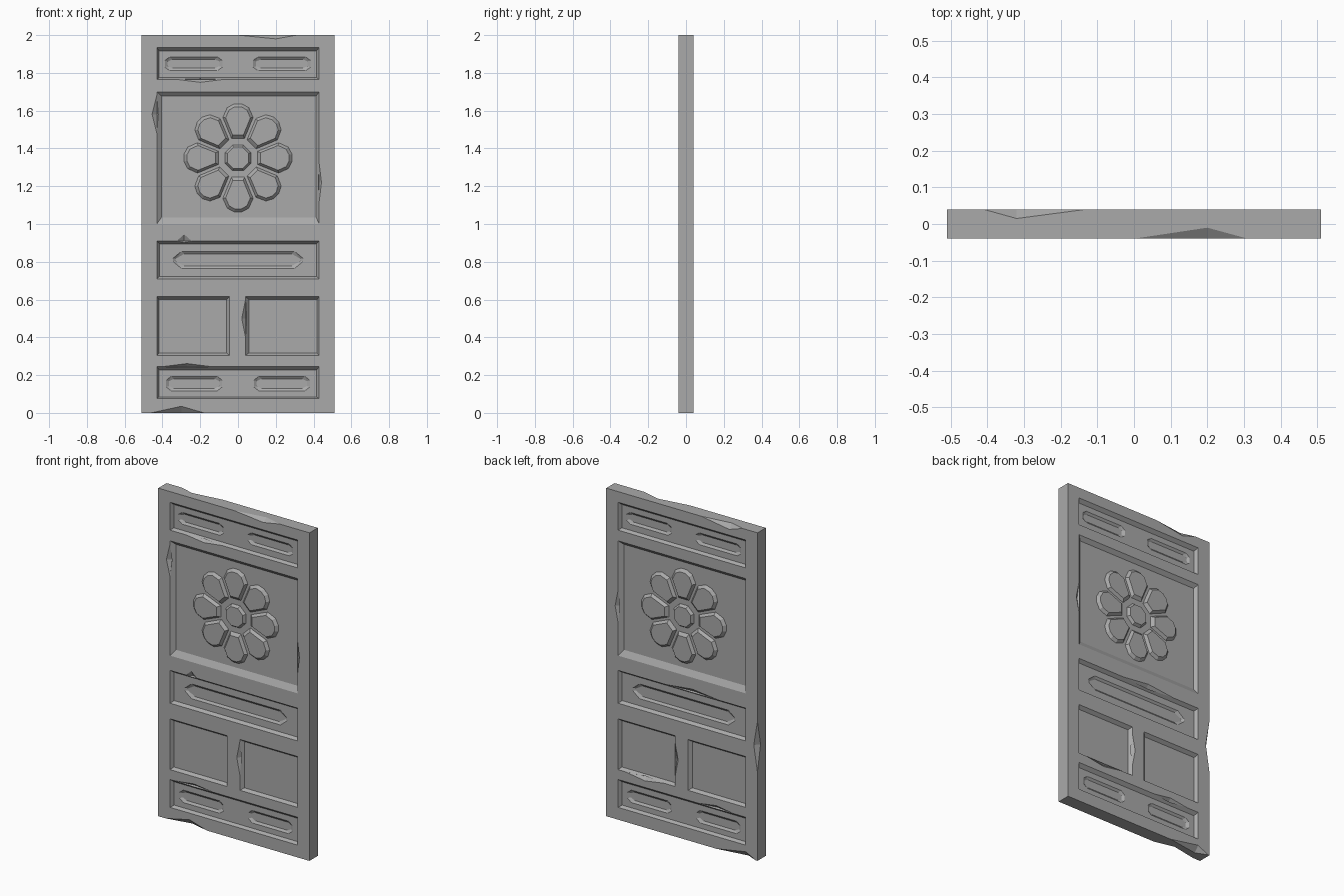
import bpy, bmesh, math
from mathutils import Vector

cube = bpy.data.objects.get("Cube")
if cube:
    bpy.data.objects.remove(cube, do_unlink=True)

grey = bpy.data.materials.new("stone grey")
grey.use_nodes = True
grey.diffuse_color = (0.4, 0.4, 0.4, 1)
grey.node_tree.nodes["Principled BSDF"].inputs["Base Color"].default_value = (0.4, 0.4, 0.4, 1)

HALF_W, HALF_T, HEIGHT = 0.51, 0.04, 2.0
FLOOR = 0.02       # distance of the panel floors from the middle plane
GROOVE = 0.01      # distance of the groove floors from the middle plane


def hulls_object(name, solids):
    """One object made of several convex solids, each a list of points."""
    bm = bmesh.new()
    for points in solids:
        part = bmesh.new()
        verts = [part.verts.new(p) for p in points]
        out = bmesh.ops.convex_hull(part, input=verts)
        loose = [v for v in out["geom_interior"] if isinstance(v, bmesh.types.BMVert)]
        bmesh.ops.delete(part, geom=loose, context="VERTS")
        bmesh.ops.dissolve_limit(part, angle_limit=0.005, verts=part.verts, edges=part.edges)
        bmesh.ops.recalc_face_normals(part, faces=part.faces)
        temp = bpy.data.meshes.new("temp")
        part.to_mesh(temp)
        part.free()
        bm.from_mesh(temp)
        bpy.data.meshes.remove(temp)
    mesh = bpy.data.meshes.new(name)
    bm.to_mesh(mesh)
    bm.free()
    mesh.materials.append(grey)
    obj = bpy.data.objects.new(name, mesh)
    bpy.context.collection.objects.link(obj)
    return obj


def layers(side, *rings):
    """Stack flat outlines (depth, outline) on one side; side 1 is the front."""
    return [(x * side, -d * side, z) for d, outline in rings for x, z in outline]


def rect(x0, x1, z0, z1):
    return [(x0, z0), (x1, z0), (x1, z1), (x0, z1)]


def lozenge(cx, cz, half_x, half_z, cut, tip):
    return [(cx + sx * x, cz + sz * z) for sx in (-1, 1) for sz in (-1, 1)
            for x, z in ((half_x, tip), (half_x - cut, half_z))]


def chip(center, before, after, u, v):
    """Shallow wedge broken out of an edge; u and v point into the material."""
    c, u, v = Vector(center), Vector(u), Vector(v)
    return [c - Vector(before), c + Vector(after), c + u, c + v, c - u - v]


# Recessed panels: outer rectangle, then bevel widths left, right, bottom, top
panels = [
    ((-0.43, 0.43, 1.765, 1.935), (0.012, 0.014, 0.01, 0.018)),
    ((-0.43, 0.43, 1.0, 1.7), (0.025, 0.016, 0.035, 0.022)),
    ((-0.43, 0.43, 0.71, 0.91), (0.014, 0.014, 0.012, 0.015)),
    ((-0.43, -0.045, 0.305, 0.615), (0.012, 0.016, 0.012, 0.016)),
    ((0.04, 0.43, 0.305, 0.615), (0.018, 0.012, 0.012, 0.016)),
    ((-0.43, 0.43, 0.075, 0.245), (0.013, 0.014, 0.01, 0.018)),
]
# Sunk grooves: centre x, centre z, half length, half height, end cut, tip
grooves = [
    (-0.235, 1.848, 0.152, 0.036, 0.025, 0.018), (0.232, 1.848, 0.152, 0.036, 0.025, 0.018),
    (0, 0.81, 0.345, 0.045, 0.045, 0.008),
    (-0.232, 0.155, 0.148, 0.038, 0.025, 0.018), (0.232, 0.155, 0.148, 0.038, 0.025, 0.018),
]

panel_solids, groove_solids = [], []
for side in (1, -1):
    for (x0, x1, z0, z1), (l, r, b, t) in panels:
        outer = rect(x0, x1, z0, z1)
        inner = rect(x0 + l, x1 - r, z0 + b, z1 - t)
        panel_solids.append(layers(side, (0.06, outer), (HALF_T, outer), (FLOOR, inner)))
    for cx, cz, hx, hz, cut, tip in grooves:
        outer = lozenge(cx, cz, hx, hz, cut, tip)
        inner = lozenge(cx, cz, hx - 0.015, hz - 0.013, cut, tip * 0.7)
        groove_solids.append(layers(side, (0.03, outer), (FLOOR, outer), (GROOVE, inner)))

# Chips along the slab's outer edges
T = HALF_T
chips = [
    chip((0.2, -T, HEIGHT), (0.2, 0, 0), (0.11, 0, 0), (0, 0.03, 0), (0, 0, -0.02)),
    chip((-0.32, T, HEIGHT), (0.09, 0, 0), (0.19, 0, 0), (0, -0.025, 0), (0, 0, -0.03)),
    chip((-0.3, -T, 0), (0.16, 0, 0), (0.12, 0, 0), (0, 0.03, 0), (0, 0, 0.035)),
    chip((-0.43, T, 0), (0.07, 0, 0), (0.2, 0, 0), (0, -0.03, 0), (0, 0, 0.035)),
    chip((-HALF_W, T, 0.7), (0, 0, 0.16), (0, 0, 0.15), (0.025, 0, 0), (0, -0.03, 0)),
]
# Chips on panel rims: side, x, z, half length along the rim, outward x, outward z
for side, x, z, run, ox, oz in [
    (1, -0.2, 1.765, 0.12, 0, -0.015), (1, -0.43, 1.58, 0.1, -0.025, 0),
    (1, 0.43, 1.22, 0.1, 0.012, 0), (1, -0.285, 0.91, 0.04, 0, 0.035),
    (1, 0.04, 0.5, 0.1, -0.02, 0), (1, -0.27, 0.245, 0.13, 0, 0.016),
    (-1, 0.07, 0.91, 0.18, 0, 0.02), (-1, 0.23, 0.245, 0.12, 0, 0.018),
    (-1, -0.25, 0.305, 0.13, 0, -0.02), (-1, -0.43, 1.3, 0.1, -0.02, 0),
    (-1, -0.045, 0.47, 0.1, 0.02, 0),
]:
    along = (0, 0, run) if ox else (run, 0, 0)
    chips.append(chip((x * side, -T * side, z), along, along,
                      (ox * side, 0, oz), (0, 0.018 * side, 0)))

# Slab carved by panels, grooves and chips
slab = hulls_object("door_slab", [[(x, y, z) for x in (-HALF_W, HALF_W)
                                   for y in (-T, T) for z in (0, HEIGHT)]])
cutters = [hulls_object("panel_cutter", panel_solids),
           hulls_object("groove_cutter", groove_solids),
           hulls_object("chip_cutter", chips)]
for cutter in cutters:
    cutter.hide_render = True
    mod = slab.modifiers.new(cutter.name, "BOOLEAN")
    mod.operation, mod.solver, mod.object = "DIFFERENCE", "EXACT", cutter
bpy.context.view_layer.update()
carved = bpy.data.meshes.new_from_object(
    slab.evaluated_get(bpy.context.evaluated_depsgraph_get()))
slab.modifiers.clear()
slab.data = carved
for cutter in cutters:
    bpy.data.objects.remove(cutter, do_unlink=True)

# Raised rosette on each side: eight petals around an octagonal centre
CENTER_Z, RAISED = 1.35, 0.036
half_petal = [(0.035, 0.1), (0.082, 0.215), (0.058, 0.268), (0.02, 0.288)]
petal = half_petal + [(-x, z) for x, z in half_petal]


def boss(side, outline, mid, shrink):
    """Low raised block with sloping sides."""
    inner = [(mid[0] + (x - mid[0]) * shrink, mid[1] + (z - mid[1]) * shrink)
             for x, z in outline]
    return layers(side, (FLOOR - 0.002, outline), (RAISED, inner))


def turned(points, angle):
    c, s = math.cos(angle), math.sin(angle)
    return [(x * c - z * s, CENTER_Z + x * s + z * c) for x, z in points]


for side, label in ((1, "front"), (-1, "back")):
    petals = []
    for i in range(8):
        angle = i * math.pi / 4
        mid = turned([(0, 0.2)], angle)[0]
        petals.append(boss(side, turned(petal, angle), mid, 0.8))
    hulls_object(label + "_petals", petals)
    ring = [turned([(0, 0.075)], (i + 0.5) * math.pi / 4)[0] for i in range(8)]
    hulls_object(label + "_rosette_center", [boss(side, ring, (0, CENTER_Z), 0.82)])
